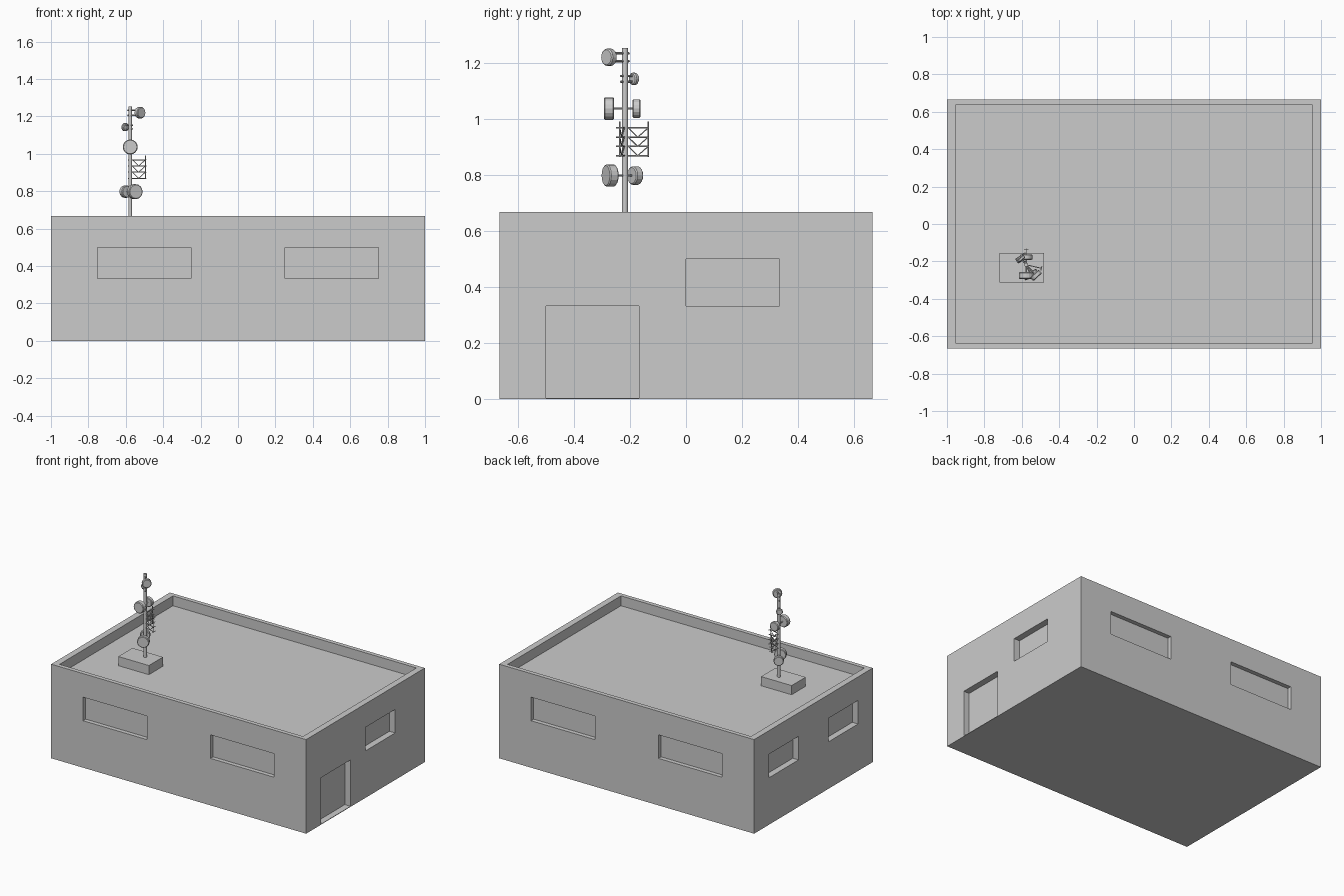
import bpy, math
from mathutils import Vector

if "Cube" in bpy.data.objects:
    bpy.data.objects.remove(bpy.data.objects["Cube"])

gray = bpy.data.materials.new("plain_gray")
gray.diffuse_color = (0.6, 0.6, 0.6, 1)
gray.use_nodes = True
gray.node_tree.nodes["Principled BSDF"].inputs["Base Color"].default_value = gray.diffuse_color


def finish(name):
    ob = bpy.context.object
    ob.name = name
    ob.data.materials.clear()
    ob.data.materials.append(gray)
    return ob


def box(name, x0, x1, y0, y1, z0, z1):
    bpy.ops.mesh.primitive_cube_add(size=1, location=((x0 + x1) / 2, (y0 + y1) / 2, (z0 + z1) / 2))
    ob = finish(name)
    ob.scale = (x1 - x0, y1 - y0, z1 - z0)
    bpy.ops.object.transform_apply(location=False, rotation=False, scale=True)
    return ob


def rod(name, a, b, r, sides=8):
    a, b = Vector(a), Vector(b)
    d = b - a
    bpy.ops.mesh.primitive_cylinder_add(vertices=sides, radius=r, depth=d.length, location=(a + b) / 2)
    ob = finish(name)
    ob.rotation_euler = d.to_track_quat('Z', 'Y').to_euler()
    return ob


def cut(target, x0, x1, y0, y1, z0, z1):
    cutter = box("cutter", x0, x1, y0, y1, z0, z1)
    cutter.hide_render = True
    mod = target.modifiers.new("cut", 'BOOLEAN')
    mod.operation, mod.solver, mod.object = 'DIFFERENCE', 'EXACT', cutter
    bpy.context.view_layer.objects.active = target
    bpy.ops.object.modifier_apply(modifier=mod.name)
    bpy.data.objects.remove(cutter)


# Building block with a parapet round the sunken roof
W, D, H, ROOF = 1.0, 0.665, 0.667, 0.597
TX, TY = 0.045, 0.03          # wall thickness, also recess depth
building = box("building", -W, W, -D, D, 0, H)
cut(building, -W + TX, W - TX, -D + TY, D - TY, ROOF, 1)

# Recessed windows: two each on front, back and left, one on the right
for x in (-0.75, 0.25):
    cut(building, x, x + 0.5, -D - 0.1, -D + TY, 0.333, 0.5)
    cut(building, x, x + 0.5, D - TY, D + 0.1, 0.333, 0.5)
for y in (-0.5, 0.167):
    cut(building, -W - 0.1, -W + TX, y, y + 0.333, 0.333, 0.5)
cut(building, W - TX, W + 0.1, 0, 0.333, 0.333, 0.5)
# Recessed door on the right
cut(building, W - TX, W + 0.1, -0.5, -0.167, 0.004, 0.333)

# Mast on its plinth
PX, PY = -0.576, -0.218
box("mast_plinth", -0.72, -0.48, -0.313, -0.155, ROOF, 0.662)
rod("mast_pole", (PX, PY, 0.66), (PX, PY, 1.253), 0.0105, 12)


# Drum antennas: direction from the pole, distance to centre, height, radius, thickness
def drum(name, dx, dy, dist, z, r, t, arm_gap=0.0):
    d = Vector((dx, dy, 0)).normalized()
    c = Vector((PX, PY, z)) + d * dist
    ob = rod(name, c - d * t / 2, c + d * t / 2, r, 16)
    bev = ob.modifiers.new("soft_rim", 'BEVEL')
    bev.width, bev.segments = 0.004, 1
    for s in ((-1, 1) if arm_gap else (0,)):
        off = Vector((0, 0, s * arm_gap))
        rod(name + "_arm", Vector((PX, PY, z)) - d * 0.02 + off, c + off, 0.004)


drum("top_drum", 0.052, -0.057, 0.077, 1.22, 0.031, 0.026, 0.014)
drum("small_drum", -0.027, 0.032, 0.042, 1.143, 0.022, 0.018, 0.01)
drum("middle_front_drum", 0, -1, 0.057, 1.037, 0.04, 0.036)
drum("middle_back_drum", 0, 1, 0.041, 1.037, 0.033, 0.029)
drum("lower_front_drum", 0.024, -0.053, 0.058, 0.798, 0.04, 0.034)
drum("lower_back_drum", -0.024, 0.036, 0.044, 0.798, 0.033, 0.03)


# Lattice arms: stacked rails with zigzag braces and an end frame
def lattice(name, angle, length=0.083):
    d = Vector((math.cos(angle), math.sin(angle), 0))
    side = Vector((-d.y, d.x, 0)) * 0.013
    base = Vector((PX, PY, 0))
    tip = base + d * length
    levels = [0.869 + 0.033 * i for i in range(4)]
    up = lambda z: Vector((0, 0, z))
    for i, z in enumerate(levels):
        rod(name + "_rail", base + up(z), tip + up(z), 0.0028, 6)
        rod(name + "_crossbar", tip + up(z) - side, tip + up(z) + side, 0.0028, 6)
        if i < 3:
            mid = base + d * length * 0.55
            rod(name + "_brace", base + d * 0.012 + up(levels[i + 1]), mid + up(z), 0.002, 6)
            rod(name + "_brace", mid + up(z), tip + up(levels[i + 1]), 0.002, 6)
    rod(name + "_end_post", tip + up(0.865), tip + up(0.99), 0.003, 6)


lattice("back_lattice", math.pi / 2)
lattice("side_lattice", math.radians(-13))
